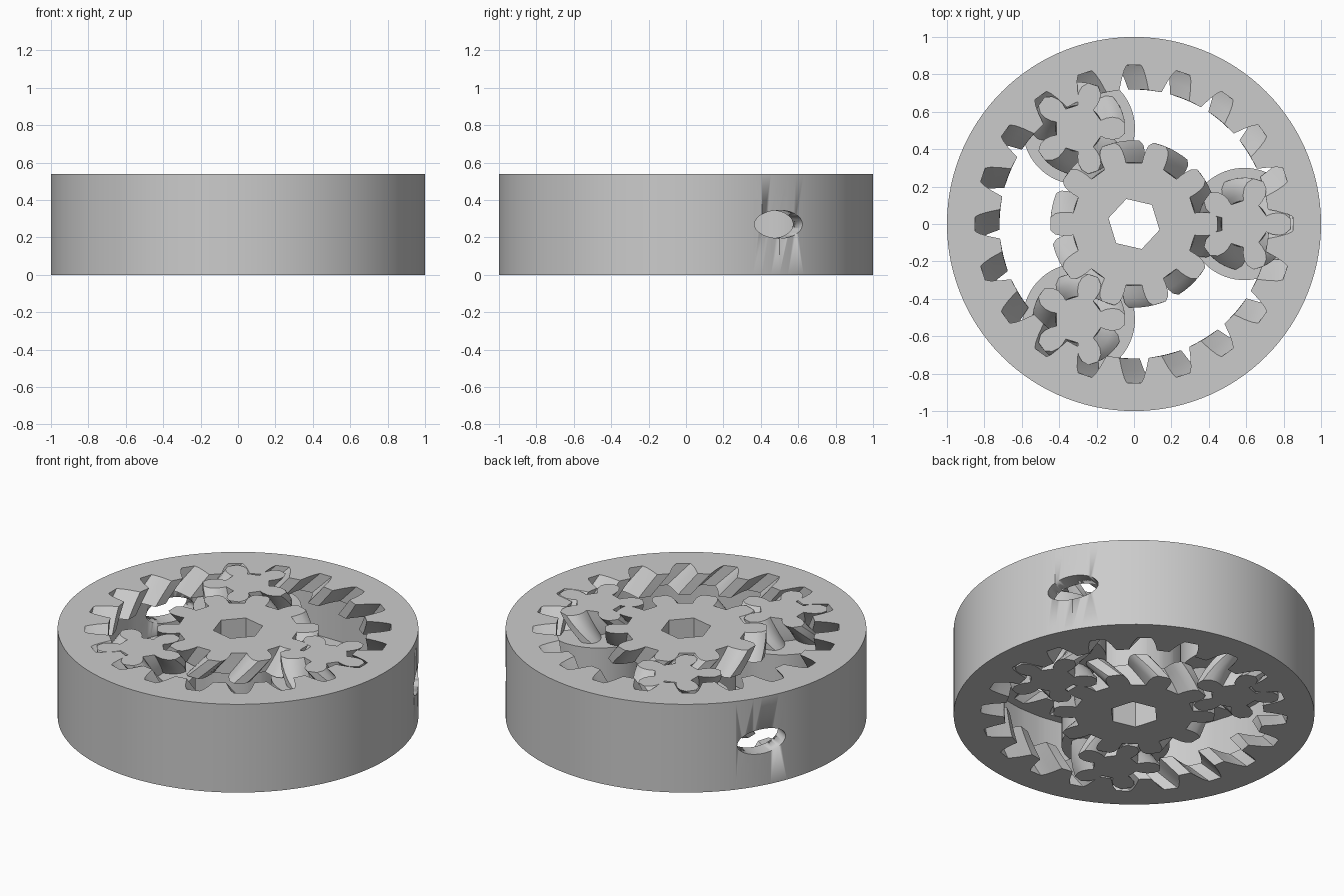
import bpy, bmesh
from math import sin, cos, pi, radians, tau
from mathutils import Matrix

HEIGHT = 0.54
MID = HEIGHT / 2
TOOTH = 0.13          # height of each toothed band
ORBIT = 0.59          # distance of the small gears from the centre

old = bpy.data.objects.get("Cube")
if old:
    bpy.data.objects.remove(old)

grey = bpy.data.materials.new("light grey plastic")
grey.use_nodes = True
shade = (0.6, 0.6, 0.6, 1)
grey.diffuse_color = shade
grey.node_tree.nodes["Principled BSDF"].inputs["Base Color"].default_value = shade


def finish(bm, name, angle=30):
    bmesh.ops.recalc_face_normals(bm, faces=bm.faces)
    mesh = bpy.data.meshes.new(name)
    bm.to_mesh(mesh)
    bm.free()
    mesh.materials.append(grey)
    obj = bpy.data.objects.new(name, mesh)
    bpy.context.collection.objects.link(obj)
    bpy.ops.object.select_all(action='DESELECT')
    obj.select_set(True)
    bpy.context.view_layer.objects.active = obj
    bpy.ops.object.shade_smooth_by_angle(angle=radians(angle))
    return obj


def circle(radius, count, start=0):
    return [(radius, start + tau * i / count) for i in range(count)]


def outline(half_tooth, count):
    """Polar outline from one half tooth, listed root to tip as (degrees, radius)."""
    tooth = [(-a, r) for a, r in half_tooth] + list(reversed(half_tooth))
    return [(r, radians(a) + tau * i / count) for i in range(count) for a, r in tooth]


def loft(bm, layers):
    """Skin between (z, polar outline) layers; returns the bottom and top loops."""
    rows = [[bm.verts.new((r * cos(a), r * sin(a), z)) for r, a in pts] for z, pts in layers]
    for low, high in zip(rows, rows[1:]):
        for i in range(len(low)):
            j = (i + 1) % len(low)
            bm.faces.new((low[i], low[j], high[j], high[i]))
    return rows[0], rows[-1]


def cap(bm, *loops):
    edges = [bm.edges.get((loop[i - 1], loop[i])) for loop in loops for i in range(len(loop))]
    bmesh.ops.triangle_fill(bm, use_beauty=True, use_dissolve=False, edges=edges)


def herringbone(profile, count, hand, groove=None):
    """Mirrored helical layers, with an optional plain round band in the middle."""
    def layer(z):
        turn = hand * tau / count * min(z, HEIGHT - z) / MID
        return z, [(r, a + turn) for r, a in profile]
    steps = [TOOTH * i / 4 for i in range(5)]
    lower = [layer(z) for z in steps]
    upper = [layer(HEIGHT - z) for z in reversed(steps)]
    if groove:
        band = [(z, [(groove, a) for _, a in pts]) for z, pts in (lower[-1], upper[0])]
    else:
        band = [layer(z) for z in (TOOTH * 1.5, MID, HEIGHT - TOOTH * 1.5)]
    return lower + band + upper


# outer ring with inward teeth and a plain track
ring_gap = outline([(6.2, 0.72), (4.7, 0.785), (3.6, 0.825), (2.6, 0.85)], 20)
bm = bmesh.new()
inner = loft(bm, herringbone(ring_gap, 20, 1, 0.9))
wall = circle(1, 120)
outer = loft(bm, [(0, wall), (HEIGHT, wall)])
for a, b in zip(inner, outer):
    cap(bm, a, b)
ring = finish(bm, "outer_ring")

# oval holes through the ring wall
for side, angle in (("left", 30), ("right", 150)):
    bm = bmesh.new()
    bmesh.ops.create_cone(bm, cap_ends=True, segments=40, radius1=1, radius2=1, depth=0.4)
    place = (Matrix.Rotation(radians(angle), 4, 'Z') @ Matrix.Translation((0.96, 0, MID))
             @ Matrix.Rotation(pi / 2, 4, 'Y') @ Matrix.Diagonal((0.075, 0.148, 1, 1)))
    bmesh.ops.transform(bm, matrix=place, verts=bm.verts)
    cutter = finish(bm, side + "_hole_cutter")
    cutter.hide_render = True
    cutter.hide_set(True)
    cutter.display_type = 'WIRE'
    cut = ring.modifiers.new(side + " hole", 'BOOLEAN')
    cut.operation = 'DIFFERENCE'
    cut.solver = 'EXACT'
    cut.object = cutter

# sun gear with a waist and a hexagonal bore
sun_tooth = outline([(10.4, 0.33), (10, 0.36), (9, 0.395), (7.5, 0.425), (4.5, 0.447)], 10)
bm = bmesh.new()
body = loft(bm, herringbone(sun_tooth, 10, -1, 0.28))
hexagon = circle(0.14, 6, radians(47))
bore = loft(bm, [(0, hexagon), (HEIGHT, hexagon)])
for a, b in zip(body, bore):
    cap(bm, a, b)
finish(bm, "sun_gear")

# three planet gears, each with a wide roller around its middle
planet_tooth = outline([(20, 0.125), (20.5, 0.155), (18.5, 0.19), (14, 0.222), (6.5, 0.248)], 5)
for i in range(3):
    spot = (ORBIT * cos(tau * i / 3), ORBIT * sin(tau * i / 3), 0)
    bm = bmesh.new()
    for loop in loft(bm, herringbone(planet_tooth, 5, 1)):
        cap(bm, loop)
    finish(bm, f"planet_gear_{i + 1}").location = spot
    bm = bmesh.new()
    disc = circle(0.3, 72)
    for loop in loft(bm, [(TOOTH + 0.01, disc), (HEIGHT - TOOTH - 0.01, disc)]):
        cap(bm, loop)
    finish(bm, f"planet_roller_{i + 1}").location = spot
